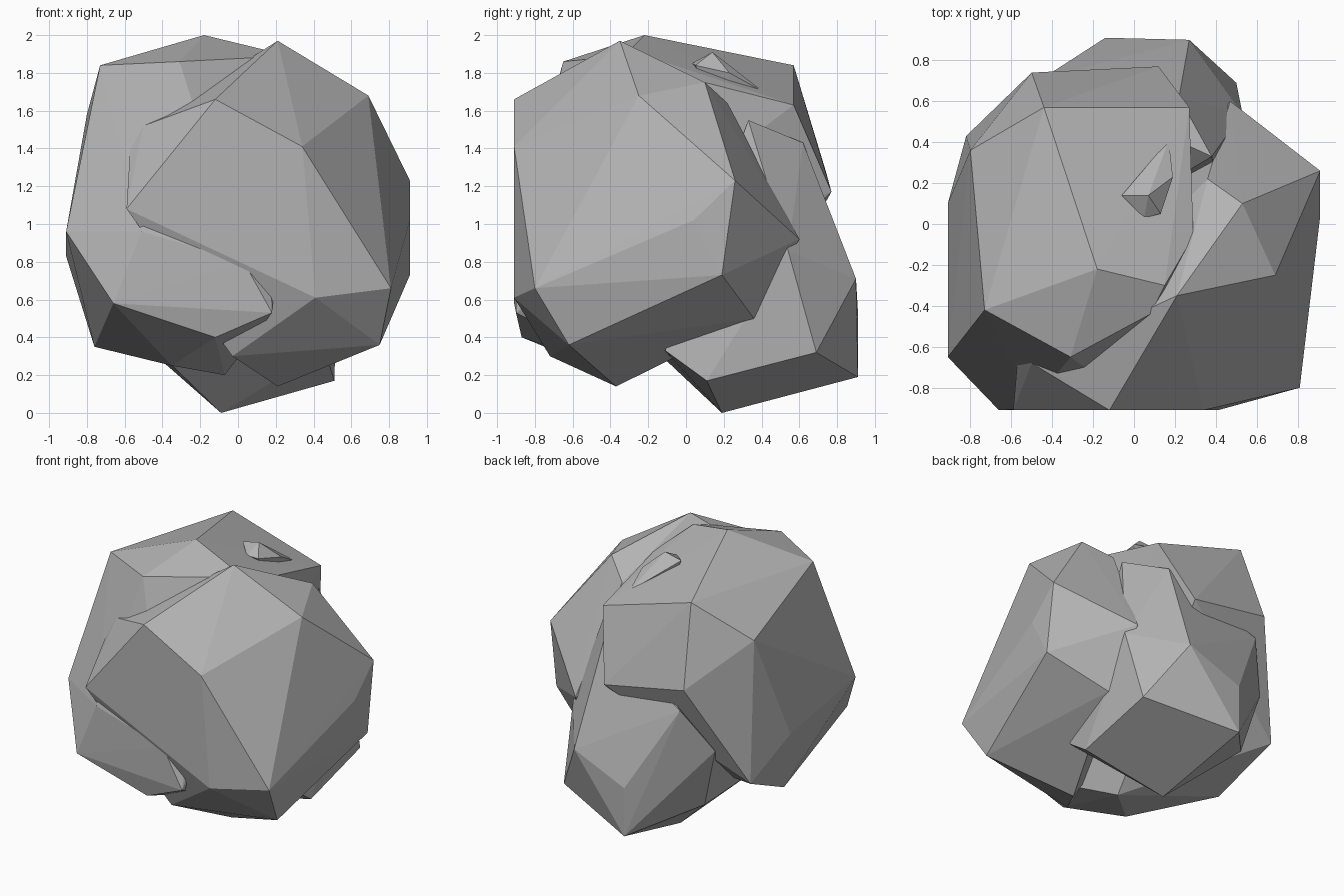
import bpy
import bmesh
from mathutils import Vector

# Remove the default object only
default_cube = bpy.data.objects.get("Cube")
if default_cube:
    bpy.data.objects.remove(default_cube, do_unlink=True)

# Single stone colour
stone_grey = bpy.data.materials.new("stone_grey")
stone_grey.use_nodes = True
colour = (.45, .45, .45, 1)
stone_grey.diffuse_color = colour
shader = next(node for node in stone_grey.node_tree.nodes if node.type == "BSDF_PRINCIPLED")
shader.inputs["Base Color"].default_value = colour
shader.inputs["Roughness"].default_value = .9

FRONT = -.91   # flat, sheared front plane shared by the boulders
SIDE = .91     # widest reach of the boulders


def chiselled_boulder(name, corners):
    """Wrap the corner points in a faceted convex stone with flat shading."""
    mesh = bpy.data.meshes.new(name)
    builder = bmesh.new()
    points = [builder.verts.new(Vector(corner)) for corner in corners]
    hull = bmesh.ops.convex_hull(builder, input=points)
    # Discard corners swallowed by the hull
    leftovers = {item for item in hull["geom_interior"] + hull["geom_unused"]
                 if isinstance(item, bmesh.types.BMVert)}
    bmesh.ops.delete(builder, geom=list(leftovers), context="VERTS")
    bmesh.ops.recalc_face_normals(builder, faces=builder.faces)
    for face in builder.faces:
        face.smooth = False
    builder.to_mesh(mesh)
    builder.free()
    mesh.materials.append(stone_grey)
    boulder = bpy.data.objects.new(name, mesh)
    bpy.context.scene.collection.objects.link(boulder)
    return boulder


# Large boulder leaning to the front and left
chiselled_boulder("front_boulder", [
    # crown
    (.21, -.35, 1.97), (.69, -.25, 1.68), (.53, .1, 1.75), (.36, .22, 1.64),
    # sheared front
    (-.12, FRONT, 1.66), (.34, FRONT, 1.41), (.41, FRONT, .61), (-.59, FRONT, 1.08),
    # outer flank
    (SIDE, .26, 1.23), (SIDE, .04, 1.02), (SIDE, .19, .73), (.81, -.8, .66),
    # base
    (.75, -.62, .36), (.21, -.37, .14), (-.03, -.72, .3), (.52, .36, .5),
    # rear spur and buried shoulder
    (.47, .6, .92), (-.5, -.68, 1.52), (-.57, -.67, 1.42),
])

# Tall boulder forming the top and the right side
chiselled_boulder("tall_boulder", [
    # crown
    (-.18, -.22, 2), (-.31, -.65, 1.86), (-.73, -.42, 1.84), (-.44, .57, 1.84),
    (.27, .57, 1.63), (.29, -.06, 1.79), (.15, -.3, 1.92), (.08, -.44, 1.88),
    # rear overhang
    (-.8, .36, 1.58), (-.5, .74, 1.28), (.12, .77, 1.17),
    # outer flank
    (-SIDE, -.65, .96), (-SIDE, .1, .83), (-.82, .43, .57),
    # front foot
    (-.66, FRONT, .58), (-.51, -.9, .96), (.03, -.9, .8), (.18, -.9, .53), (-.12, -.87, .4),
    # underside
    (-.76, -.04, .35), (-.35, -.5, .25), (-.07, -.25, .2),
])

# Lower boulder propping up the back
chiselled_boulder("rear_boulder", [
    # base
    (-.09, .19, 0), (-.14, SIDE, .19), (.5, .69, .32), (.51, .11, .17),
    (.46, -.11, .33), (-.42, -.15, .32),
    # rear faces
    (-.14, SIDE, .54), (.27, .9, .71), (.53, .54, .86),
    # peak tucked behind the other boulders
    (.38, .33, 1.55), (.3, .48, 1.47), (.22, .62, 1.43),
    # right flank under the overhang
    (-.45, .71, 1.11), (-.62, .55, .8), (-.5, .5, .36),
])

# Small shard poking through the crown
chiselled_boulder("top_shard", [
    (-.06, .14, 1.88), (.05, .03, 1.85), (.13, .05, 1.84),
    (.19, .23, 1.8), (.17, .41, 1.7), (.07, .14, 1.91), (.06, .2, 1.5),
])
